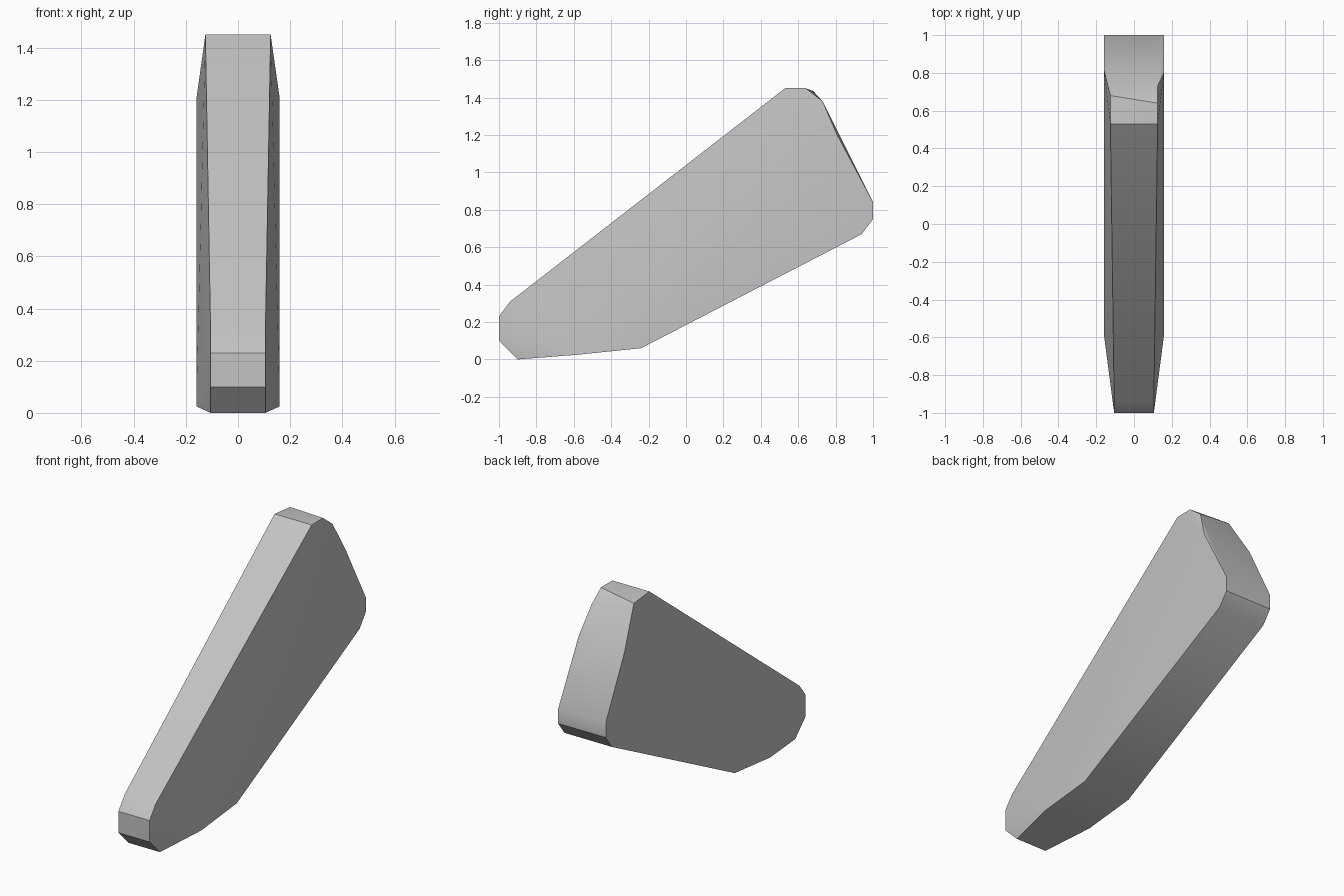
import bpy
import bmesh
import math

cube = bpy.data.objects.get("Cube")
if cube:
    bpy.data.objects.remove(cube, do_unlink=True)

# Matte grey material
grey = bpy.data.materials.new("plain_grey")
grey.use_nodes = True
colour = (0.55, 0.55, 0.55, 1)
grey.diffuse_color = colour
grey.node_tree.nodes["Principled BSDF"].inputs["Base Color"].default_value = colour

BODY, TOP, NOSE = 0.16, 0.125, 0.105   # half widths

# Side profile shared by both sides: half width, y, z
profile = [
    (NOSE, -0.90, 0.0), (BODY, -0.58, 0.025), (BODY, -0.24, 0.06),
    (BODY, 0.94, 0.67), (BODY, 1.0, 0.75), (BODY, 1.0, 0.84),
    (TOP, 0.53, 1.45), (NOSE, -0.94, 0.31),
    (NOSE, -1.0, 0.23), (NOSE, -1.0, 0.10),
]
# The rear top corner differs slightly between the sides
left_corner = [(BODY, 0.805, 1.205), (TOP, 0.73, 1.38), (TOP, 0.64, 1.45)]
right_corner = [(BODY, 0.82, 1.20), (TOP, 0.68, 1.435)]

# Tapered wedge body, skinned around the two side profiles
bm = bmesh.new()
for side, corner in ((1, left_corner), (-1, right_corner)):
    for width, y, z in profile + corner:
        bm.verts.new((side * width, y, z))
bmesh.ops.convex_hull(bm, input=bm.verts[:])
bmesh.ops.dissolve_limit(bm, angle_limit=math.radians(0.5),
                         verts=bm.verts[:], edges=bm.edges[:])
bmesh.ops.recalc_face_normals(bm, faces=bm.faces[:])

mesh = bpy.data.meshes.new("wedge_body")
bm.to_mesh(mesh)
bm.free()
mesh.materials.append(grey)
body = bpy.data.objects.new("wedge_body", mesh)
bpy.context.collection.objects.link(body)

# Soft shading across shallow bends, crisp rim edges
bpy.ops.object.select_all(action='DESELECT')
body.select_set(True)
bpy.context.view_layer.objects.active = body
bpy.ops.object.shade_smooth_by_angle(angle=math.radians(30))
